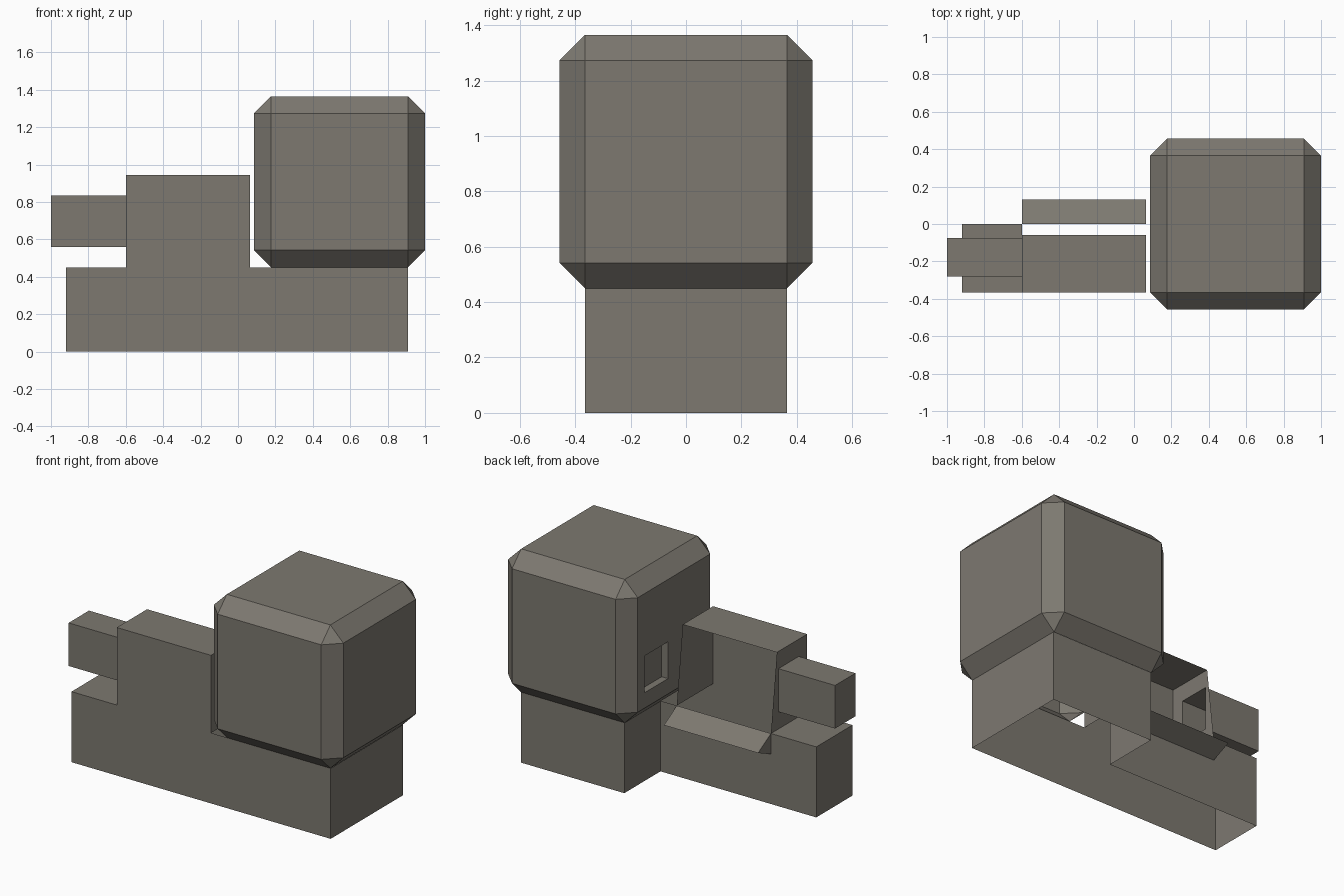
import bpy, bmesh
from mathutils import Vector

if "Cube" in bpy.data.objects:
    bpy.data.objects.remove(bpy.data.objects["Cube"])

stone = bpy.data.materials.new("warm_grey")
stone.diffuse_color = (0.205, 0.190, 0.163, 1)
stone.use_nodes = True
stone.node_tree.nodes["Principled BSDF"].inputs["Base Color"].default_value = stone.diffuse_color


def finish(name, bm):
    me = bpy.data.meshes.new(name)
    bm.to_mesh(me)
    bm.free()
    me.materials.append(stone)
    ob = bpy.data.objects.new(name, me)
    bpy.context.collection.objects.link(ob)


def face(bm, *pts):
    return bm.faces.new([bm.verts.new(p) for p in pts])


def panel(bm, f, ys, zs, dx):
    """Inset a rectangle in an x-facing quad and push it by dx."""
    c = f.calc_center_median()
    bmesh.ops.inset_individual(bm, faces=[f], thickness=0.03)
    for v in f.verts:
        v.co.y = ys[v.co.y > c.y]
        v.co.z = zs[v.co.z > c.z]
    f = bmesh.ops.extrude_discrete_faces(bm, faces=[f])["faces"][0]
    bmesh.ops.translate(bm, verts=f.verts, vec=(dx, 0, 0))


H, L, R, W = 0.45, -0.60, 0.065, 0.365

# L-shaped hollow base, open below, with a ledge on the left end
bm = bmesh.new()
outline = [(-0.92, -W), (0.91, -W), (0.91, W), (0.18, W), (0.18, 0), (-0.92, 0)]
for (x0, y0), (x1, y1) in zip(outline, outline[1:] + outline[:1]):
    face(bm, (x0, y0, 0), (x1, y1, 0), (x1, y1, H), (x0, y0, H))
face(bm, (-0.92, -W, H), (L, -W, H), (L, 0, H), (-0.92, 0, H))
bmesh.ops.remove_doubles(bm, verts=bm.verts, dist=0.0005)
finish("base", bm)

# Open-backed housing with a hollow arm growing from its left wall
bm = bmesh.new()
T, B = 0.945, -0.06
face(bm, (L, -W, H), (R, -W, H), (R, -W, T), (L, -W, T))
face(bm, (L, -W, T), (R, -W, T), (R, B, T), (L, B, T))
face(bm, (R, -W, H), (R, 0, H), (R, B, T), (R, -W, T))
left = face(bm, (L, 0, H), (L, -W, H), (L, -W, T), (L, B, T))
panel(bm, left, (-0.28, -0.075), (0.56, 0.835), -0.40)
bmesh.ops.remove_doubles(bm, verts=bm.verts, dist=0.0005)
finish("housing_and_arm", bm)

# Wedge-shaped lip below the housing opening
bm = bmesh.new()
prof = [(0, H), (0.13, 0.375), (0, 0.318)]
face(bm, *[(R, y, z) for y, z in reversed(prof)])
face(bm, *[(L, y, z) for y, z in prof])
for (y0, z0), (y1, z1) in zip(prof[:2], prof[1:]):
    face(bm, (L, y0, z0), (R, y0, z0), (R, y1, z1), (L, y1, z1))
bmesh.ops.remove_doubles(bm, verts=bm.verts, dist=0.0005)
bmesh.ops.recalc_face_normals(bm, faces=bm.faces)
finish("lip", bm)

# Chamfered block with a recessed socket, open onto the base
bm = bmesh.new()
S = 0.915
bmesh.ops.create_cube(bm, size=S)
bmesh.ops.translate(bm, verts=bm.verts, vec=(0.5425, 0, H + S / 2))
bmesh.ops.bevel(bm, geom=bm.edges[:], offset=0.092, offset_type='OFFSET',
                segments=1, profile=0.5, affect='EDGES')
bm.normal_update()
side = max(bm.faces, key=lambda f: -f.normal.x)
bottom = max(bm.faces, key=lambda f: -f.normal.z)
bmesh.ops.delete(bm, geom=[bottom], context='FACES_ONLY')
panel(bm, side, (0.06, 0.295), (0.64, 0.875), 0.045)
finish("chamfered_block", bm)
